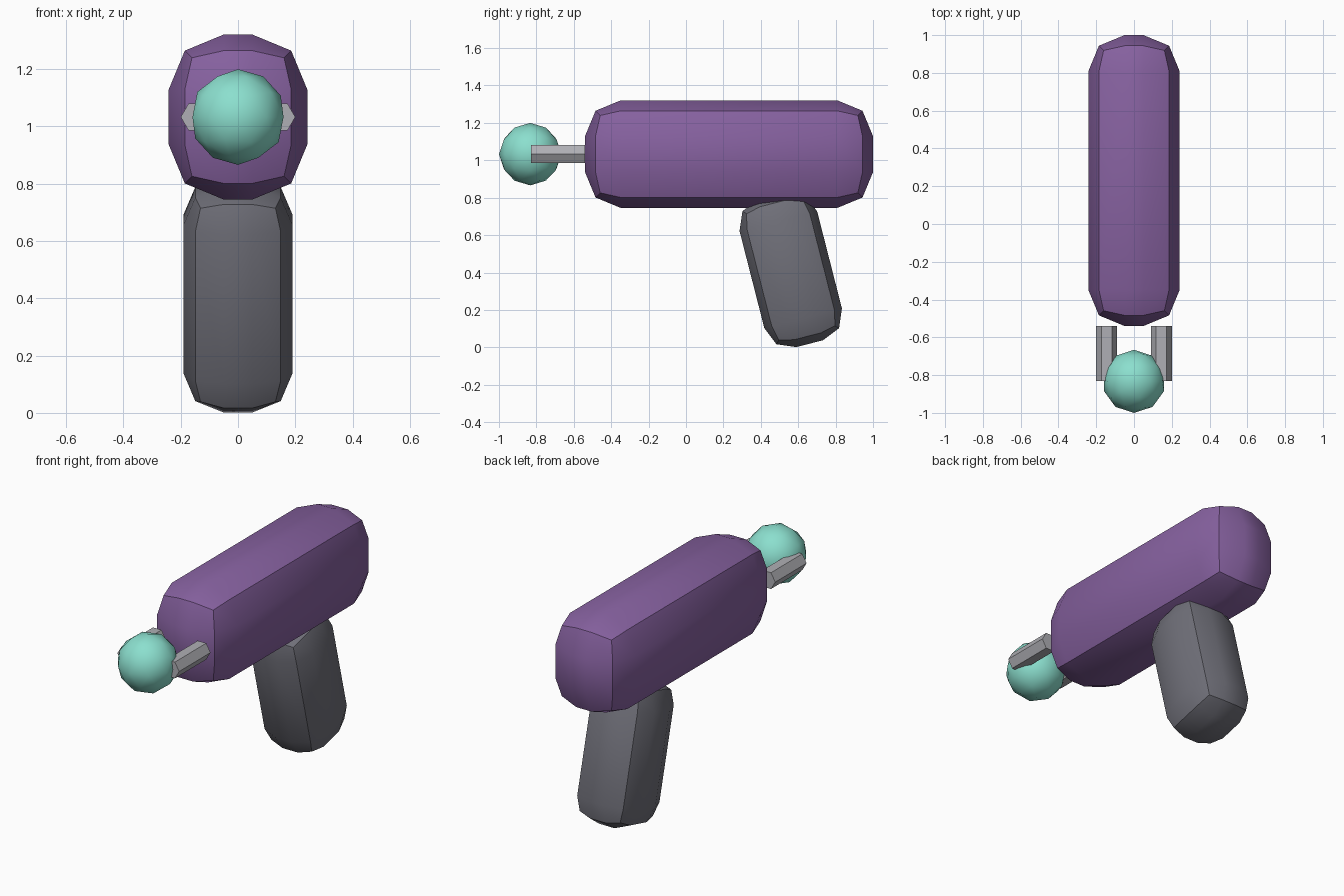
import bpy, bmesh, math
from mathutils import Vector, Matrix

old = bpy.data.objects.get("Cube")
if old:
    bpy.data.objects.remove(old, do_unlink=True)


def material(name, rgb):
    m = bpy.data.materials.new(name)
    m.use_nodes = True
    m.diffuse_color = (*rgb, 1)
    m.node_tree.nodes["Principled BSDF"].inputs["Base Color"].default_value = (*rgb, 1)
    return m


purple = material("purple", (0.24, 0.12, 0.35))
dark_grey = material("dark grey", (0.16, 0.16, 0.19))
light_grey = material("light grey", (0.43, 0.43, 0.46))
mint = material("mint", (0.26, 0.74, 0.62))


def finish(bm, name, mat, smooth):
    bmesh.ops.recalc_face_normals(bm, faces=bm.faces[:])
    for f in bm.faces:
        f.smooth = smooth
    mesh = bpy.data.meshes.new(name)
    bm.to_mesh(mesh)
    bm.free()
    mesh.materials.append(mat)
    obj = bpy.data.objects.new(name, mesh)
    bpy.context.collection.objects.link(obj)
    return obj


def rounded_box(name, core, radius, center, tilt, mat):
    """Box with two-step rounded edges, split sharply along the middle of each."""
    bm = bmesh.new()
    bmesh.ops.create_cube(bm, size=2)
    bmesh.ops.subdivide_edges(bm, edges=bm.edges[:], cuts=2, use_grid_fill=True)

    def rim(v):
        return [math.copysign(1, c) if abs(c) > 0.9 else 0 for c in v.co]

    rims = {v: rim(v) for v in bm.verts}
    for e in bm.edges:
        a, b = (rims[v] for v in e.verts)
        e.smooth = sum(1 for p, q in zip(a, b) if p and p == q) < 2
    place = Matrix.Translation(center) @ Matrix.Rotation(tilt, 4, 'X')
    for v, r in rims.items():
        corner = Vector([math.copysign(h, c) for h, c in zip(core, v.co)])
        v.co = place @ (corner + Vector(r).normalized() * radius)
    return finish(bm, name, mat, True)


# Main body and tilted grip
rounded_box("body", (0.05, 0.578, 0.096), 0.192, (0, 0.23, 1.033), 0, purple)
rounded_box("grip", (0.05, 0.074, 0.268), 0.14, (0, 0.56, 0.415), 0.25, dark_grey)

# Ball at the muzzle
bm = bmesh.new()
bmesh.ops.create_icosphere(bm, subdivisions=2, radius=0.167,
                           matrix=Matrix.Translation((0, -0.833, 1.033)))
finish(bm, "muzzle_ball", mint, True)

# Six-sided prongs holding the ball
for side, name in ((1, "left_prong"), (-1, "right_prong")):
    bm = bmesh.new()
    bmesh.ops.create_cone(bm, cap_ends=True, segments=6, radius1=0.055, radius2=0.055, depth=0.29,
                          matrix=Matrix.Translation((side * 0.145, -0.685, 1.033))
                          @ Matrix.Rotation(math.pi / 2, 4, 'X') @ Matrix.Rotation(math.pi / 2, 4, 'Z'))
    # Turn the corners to point sideways
    wide = max(v.co.x for v in bm.verts) - min(v.co.x for v in bm.verts)
    if wide < 0.1:
        bmesh.ops.rotate(bm, verts=bm.verts[:], cent=(side * 0.145, -0.685, 1.033),
                         matrix=Matrix.Rotation(math.pi / 6, 3, 'Y'))
    finish(bm, name, light_grey, False)
